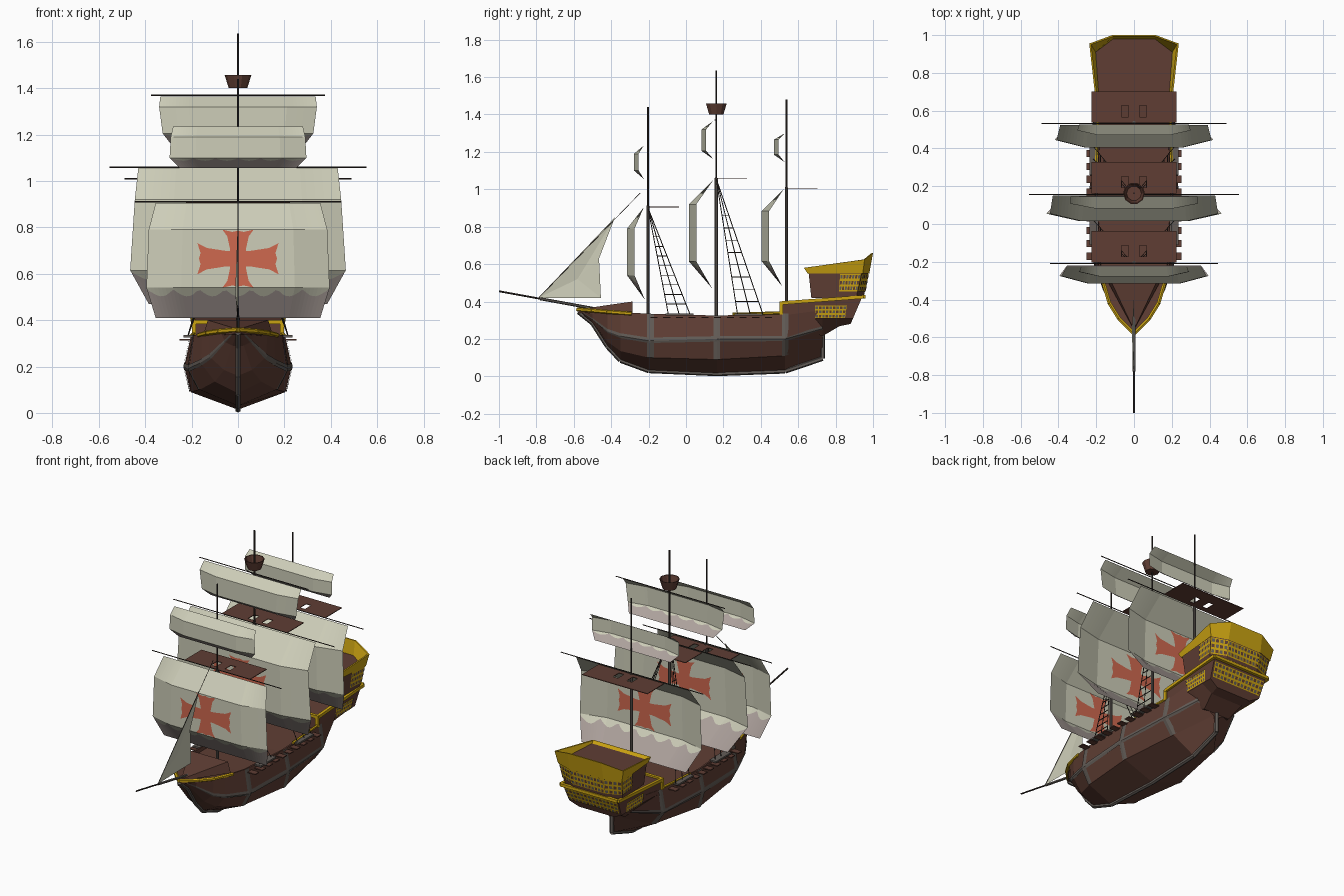
import bpy, bmesh, math
from mathutils import Vector

if "Cube" in bpy.data.objects:
    bpy.data.objects.remove(bpy.data.objects["Cube"])


def mat(name, r, g, b):
    m = bpy.data.materials.new(name)
    m.diffuse_color = (r, g, b, 1)
    m.use_nodes = True
    m.node_tree.nodes["Principled BSDF"].inputs["Base Color"].default_value = m.diffuse_color
    return m


BROWN = mat("hull_brown", .115, .048, .034)
CREAM = mat("sail_cream", .61, .61, .48)
HEM = mat("sail_hem_grey", .42, .36, .335)
RED = mat("cross_red", .62, .14, .078)
GOLD = mat("trim_yellow", .60, .37, .006)
GREY = mat("wale_grey", .125, .108, .095)
DARK = mat("spar_dark", .035, .026, .022)


def build(name, verts, faces, mats, idx=None, solid=True):
    me = bpy.data.meshes.new(name)
    me.from_pydata([tuple(v) for v in verts], [], faces)
    for m in mats:
        me.materials.append(m)
    if idx:
        me.polygons.foreach_set("material_index", idx)
    bm = bmesh.new()
    bm.from_mesh(me)
    bmesh.ops.remove_doubles(bm, verts=bm.verts, dist=1e-5)
    if solid:
        bmesh.ops.recalc_face_normals(bm, faces=bm.faces)
    bm.to_mesh(me)
    bm.free()
    ob = bpy.data.objects.new(name, me)
    bpy.context.collection.objects.link(ob)


def mirror_ring(half):
    return half + [(-x, y, z) for x, y, z in reversed(half)]


def loft(name, rings, mats, caps=(True, True), cap_mat=0, closed=True):
    n = len(rings[0])
    verts = [p for r in rings for p in r]
    faces = [(i*n + j, i*n + (j+1) % n, (i+1)*n + (j+1) % n, (i+1)*n + j)
             for i in range(len(rings) - 1) for j in range(n if closed else n - 1)]
    idx = [0]*len(faces)
    if caps[0]:
        faces.append(tuple(range(n)))
        idx.append(0)
    if caps[1]:
        faces.append(tuple(range((len(rings)-1)*n, len(rings)*n)))
        idx.append(cap_mat)
    build(name, verts, faces, mats, idx)


def rods(name, paths, r, m, sides=6):
    """Straight bars along every path, joined in one object."""
    verts, faces = [], []
    for path in paths:
        for a, b in zip(path, path[1:]):
            a, b = Vector(a), Vector(b)
            q = (b - a).to_track_quat('Z', 'Y')
            o = len(verts)
            for c in (a, b):
                for k in range(sides):
                    t = 2*math.pi*(k + .5)/sides
                    verts.append(c + q @ Vector((r*math.cos(t), r*math.sin(t), 0)))
            for k in range(sides):
                l = (k + 1) % sides
                faces.append((o+k, o+l, o+sides+l, o+sides+k))
            faces += [tuple(range(o, o+sides)), tuple(range(o+sides, o+2*sides))]
    build(name, verts, faces, [m])


def boxes(name, items, m):
    verts, faces = [], []
    for x0, x1, y0, y1, z0, z1 in items:
        o = len(verts)
        verts += [(x, y, z) for x in (x0, x1) for y in (y0, y1) for z in (z0, z1)]
        faces += [tuple(o+i for i in f) for f in ((0, 1, 3, 2), (4, 6, 7, 5), (0, 4, 5, 1),
                                                  (2, 3, 7, 6), (0, 2, 6, 4), (1, 5, 7, 3))]
    build(name, verts, faces, [m])


def both(path):
    return [path, [(-x, y, z) for x, y, z in path]]


def mix(p, q, t):
    return tuple(Vector(p).lerp(Vector(q), t))


# Hull: sections of keel, chine, wale and rail points, with a sunken deck
stations = [(-.575, (0, .345), (.003, .35), (.007, .355), (.014, .362)),
            (-.50, (0, .285), (.025, .29), (.055, .305), (.08, .358)),
            (-.42, (0, .16), (.06, .185), (.12, .24), (.128, .352)),
            (-.35, (0, .085), (.10, .135), (.16, .215), (.155, .343)),
            (-.20, (0, .03), (.165, .10), (.213, .19), (.19, .335)),
            (.165, (0, .014), (.205, .09), (.232, .2), (.205, .325)),
            (.53, (0, .028), (.15, .11), (.215, .2), (.19, .335)),
            (.73, (0, .095), (.02, .2), (.13, .255), (.185, .36))]
rings = []
for y, *pts in stations:
    w, z = pts[3]
    pts = pts + [(w*.95, z), (w*.94, z - .022)]
    rings.append(mirror_ring([(x, y, zz) for x, zz in pts]))
loft("hull", rings, [BROWN])


def section(y):
    for a, b in zip(stations, stations[1:]):
        if a[0] <= y <= b[0]:
            t = (y - a[0])/(b[0] - a[0])
            return [mix((p[0], y, p[1]), (q[0], y, q[1]), t) for p, q in zip(a[1:], b[1:])]


# Grey keel, and wales and ribs as thin bands lying on the planking
rods("keel", [[(0, s[0], s[1][1]) for s in stations] + [(0, .73, .22)]], .013, GREY)
for s, side in ((1, "right"), (-1, "left")):
    def out(p):
        return (s*(p[0] + .004), p[1], p[2])
    wale = []
    for st in stations:
        k, c, w, r = section(st[0])
        wale.append([out(mix(w, c, .13)), out(w), out(mix(w, r, .12))])
    loft("wale_" + side, wale, [GREY], (False, False), 0, False)
    for i, y in enumerate((-.19, .165, .53)):
        loft("rib_%s_%d" % (side, i), [[out(p) for p in section(y + d)[1:]] for d in (-.018, 0, .018)],
             [GREY], (False, False), 0, False)

# Forecastle wedge and yellow rails
loft("forecastle", [mirror_ring([(.006, -.55, .35), (.005, -.55, .362)]),
                    mirror_ring([(.15, -.285, .335), (.13, -.285, .40)])], [BROWN])
rods("bow_rail", both([(0, -.58, .358), (.08, -.50, .352), (.13, -.42, .345), (.168, -.29, .335)]), .011, GOLD)
rods("waist_rail", both([(.203, .25, .332), (.192, .51, .34)]), .008, GOLD)

# Aft castle, lower storey
lower = [[(.17, .51, .29), (.19, .51, .31), (.19, .51, .39)],
         [(.09, .73, .215), (.18, .73, .31), (.193, .73, .405)],
         [(.11, .82, .268), (.18, .82, .31), (.194, .82, .412)],
         [(.12, .88, .28), (.18, .893, .31), (.19, .94, .42)]]
loft("lower_stern_castle", [mirror_ring(r) for r in lower], [BROWN])
rods("stern_rail", [[(-.19, .51, .392), (.19, .51, .392)], [(-.195, .95, .425), (.195, .95, .425)]]
     + both([(.193, .51, .392), (.198, .95, .425)]) + both([(.19, .51, .33), (.19, .51, .4)]), .013, GOLD, 4)

# Aft castle, upper storey with flared yellow rim
low = [(.18, .67, .42), (.20, .91, .42), (.11, .95, .42)]
top = [(.19, .655, .56), (.215, .94, .56), (.115, .975, .56)]
loft("upper_stern_castle", [mirror_ring(low), mirror_ring(top)], [BROWN])
rim = [[(.194, .65, .55), (.22, .945, .55), (.118, .98, .55)],
       [(.20, .63, .58), (.237, .955, .625), (.115, 1.0, .66)],
       [(.192, .64, .58), (.228, .95, .625), (.11, .993, .66)],
       [(.185, .66, .572), (.203, .91, .572), (.11, .98, .572)]]
loft("stern_rim", [mirror_ring(r) for r in rim], [GOLD, BROWN], (False, True), 1)


# Window galleries: yellow plate with rows of small dark panes on a slanted quad
def gallery(name, a, b, c, d, cols, rows):
    a, b, c, d = map(Vector, (a, b, c, d))
    n = (b - a).cross(d - a).normalized()

    def at(u, v, h):
        return a.lerp(b, u).lerp(d.lerp(c, u), v) + n*h
    verts = [at(u, v, .004) for u, v in ((0, 0), (1, 0), (1, 1), (0, 1))]
    faces, idx = [(0, 1, 2, 3)], [0]
    for i in range(cols):
        for j in range(rows):
            o = len(verts)
            verts += [at((i + p)/cols, (j + q)/rows, .007)
                      for p, q in ((.16, .2), (.84, .2), (.84, .8), (.16, .8))]
            faces.append((o, o+1, o+2, o+3))
            idx.append(1 + (i + j) % 2)
    build(name, verts, faces, [GOLD, GREY, BROWN], idx, False)


def mirrored_gallery(name, a, b, c, d, cols, rows):
    gallery(name + "_right", a, b, c, d, cols, rows)
    f = [(-x, y, z) for x, y, z in (b, a, d, c)]
    gallery(name + "_left", *f, cols, rows)


mirrored_gallery("lower_side_windows", (.181, .69, .312), (.181, .85, .312),
                 (.191, .86, .38), (.191, .69, .38), 9, 3)
e0, e1 = mix(low[1], top[1], .25), mix(low[1], top[1], .92)
f0, f1 = mix(mix(low[0], top[0], .25), e0, .6), mix(mix(low[0], top[0], .92), e1, .6)
mirrored_gallery("upper_side_windows", f0, e0, e1, f1, 7, 3)
g0, g1 = mix(low[2], top[2], .25), mix(low[2], top[2], .92)
mirrored_gallery("corner_windows", e0, g0, g1, e1, 4, 3)
gallery("upper_back_windows", g0, (-g0[0], *g0[1:]), (-g1[0], *g1[1:]), g1, 10, 3)
gallery("lower_back_windows", (.172, .90, .322), (-.172, .90, .322), (-.182, .934, .405), (.182, .934, .405), 14, 3)

# Open gun port lids and shroud channels
boxes("gun_port_lids", [(min(s*.2, s*.252), max(s*.2, s*.252), -.19 + i*.068, -.152 + i*.068, .312, .318)
                        for s in (-1, 1) for i in range(10)], BROWN)
boxes("shroud_channels", [(min(s*.19, s*.235), max(s*.19, s*.235), y, y + .15, .325, .335)
                          for s in (-1, 1) for y in (-.11, .26)], GREY)


# Sail: flat-panelled bulge with a scalloped hem on its lowest panel
def sail(name, ys, zs, hws, belly, waves):
    cols = sorted(set([i/24 - 1 for i in range(49)] + [-.62, .62]))

    def point(row, u):
        back = belly*max(0, (abs(u) - .62)/.38) if row in (1, 2) else 0
        return Vector((hws[row]*u, ys[row] + back, zs[row]))
    verts, faces, idx = [], [], []
    for u in cols:
        wave = .05 + .24*abs(math.sin(math.pi*waves*(u + 1)/2))
        p = [point(r, u) for r in range(4)]
        verts += [p[0], p[1], p[2], p[2].lerp(p[3], wave), p[3]]
    for i in range(len(cols) - 1):
        for r in range(4):
            o = i*5 + r
            faces.append((o, o+1, o+6, o+5))
            idx.append(1 if r == 3 else 0)
    build(name, verts, faces, [CREAM, HEM], idx, False)


# Red cross with flared notched arms, a thin plate showing on both sides of the sail
def cross(name, y, z, half):
    verts, faces = [], []
    for k in range(4):
        q = k*math.pi/2
        reach = 1.4 if k % 2 == 0 else 1.0
        arm = [(0, -.035), (.04, -.035), (.1, -.048), (.13, -.07), (.12, -.025), (.125, 0),
               (.12, .025), (.13, .07), (.1, .048), (.04, .035), (0, .035)]
        for s in (-1, 1):
            o = len(verts)
            for a, b in arm:
                a *= reach
                cx, cz = a*math.cos(q) - b*math.sin(q), a*math.sin(q) + b*math.cos(q)
                verts.append((cx*half/.13, y + s*.003, z + cz*half/.13))
            f = tuple(range(o, o + len(arm)))
            faces.append(f if s < 0 else f[::-1])
    build(name, verts, faces, [RED], None, False)


# name, mast y, mast top, yard z, yard half length, course (ys, zs, widths), topsail (ys, zs, widths)
rigs = [("fore", -.203, 1.44, .91, .445,
         ((-.225, -.315, -.315, -.22), (.905, .79, .54, .41), (.355, .385, .395, .355)),
         ((-.225, -.278, -.278, -.225), (1.235, 1.19, 1.10, 1.055), (.28, .29, .295, .25))),
        ("main", .162, 1.635, 1.06, .555,
         ((.15, .015, .015, .14), (1.055, .92, .615, .47), (.43, .445, .465, .385)),
         ((.145, .083, .083, .148), (1.365, 1.32, 1.205, 1.16), (.335, .34, .325, .29))),
        ("mizzen", .537, 1.48, 1.01, .49,
         ((.525, .405, .405, .515), (1.005, .885, .615, .48), (.39, .41, .42, .36)),
         ((.528, .47, .47, .528), (1.30, 1.265, 1.185, 1.145), (.29, .30, .30, .26)))]
for name, y, mast_top, yz, yard, course, topsail in rigs:
    rods(name + "_lower_mast", [[(0, y, .3), (0, y, yz)]], .009, GREY, 8)
    rods(name + "_upper_mast", [[(0, y, yz), (0, y, mast_top)]], .0045, DARK)
    rods(name + "_yard", [[(-yard, y - .006, yz), (yard, y - .006, yz)]], .003, DARK)
    sail(name + "_course_sail", *course, .04, 7)
    sail(name + "_topsail", *topsail, .025, 6)
    zc = (course[1][1] + course[1][2])/2
    cross(name + "_cross", course[0][1], zc, min(.132, (course[1][1] - course[1][2])/2))
    # Platform with two hatch holes behind the mast
    xs, yy = (-.225, -.065, -.03, .03, .065, .225), (0, .03, .09, .165)
    boxes(name + "_platform", [(xs[i], xs[i+1], y + yy[j], y + yy[j+1], yz - .006, yz - .002)
                               for i in range(5) for j in range(3) if not (j == 1 and i in (1, 3))], BROWN)
rods("main_topsail_yard", [[(-.375, .155, 1.37), (.375, .155, 1.37)]], .003, DARK)

# Crow's nest: open tapered tub
tub = [[(r*math.cos(k*math.pi/5), .162 + r*math.sin(k*math.pi/5), z) for k in range(10)]
       for r, z in ((.04, 1.40), (.058, 1.458), (.053, 1.458), (.039, 1.41))]
loft("crows_nest", tub, [BROWN])

# Bowsprit, forestay and jib
rods("bowsprit", [[(0, -.45, .355), (0, -.78, .415)]], .008, GREY)
rods("bowsprit_tip", [[(0, -.78, .415), (0, -1.0, .455)]], .005, DARK)
rods("forestay", [[(0, -.79, .417), (0, -.245, .98)]], .0015, DARK)
build("jib", [(0, -.79, .42), (0, -.38, .85), (-.004, -.465, .63), (-.004, -.455, .42), (-.012, -.58, .52)],
      [(0, 4, 1), (1, 4, 2), (2, 4, 3), (3, 4, 0)], [CREAM], None, False)

# Rope ladders from the mast heads to the channels
ropes = []
for y, z, y0, y1 in ((-.203, .90, -.095, .02), (.162, 1.055, .275, .41)):
    for s in (-1, 1):
        head = (s*.01, y, z)
        feet = [(s*.215, y0 + (y1 - y0)*k/2, .335) for k in range(3)]
        ropes += [[head, f] for f in feet]
        ropes += [[mix(head, feet[0], t/11), mix(head, feet[2], t/11)] for t in range(3, 11)]
rods("shrouds", ropes, .0025, DARK, 4)
